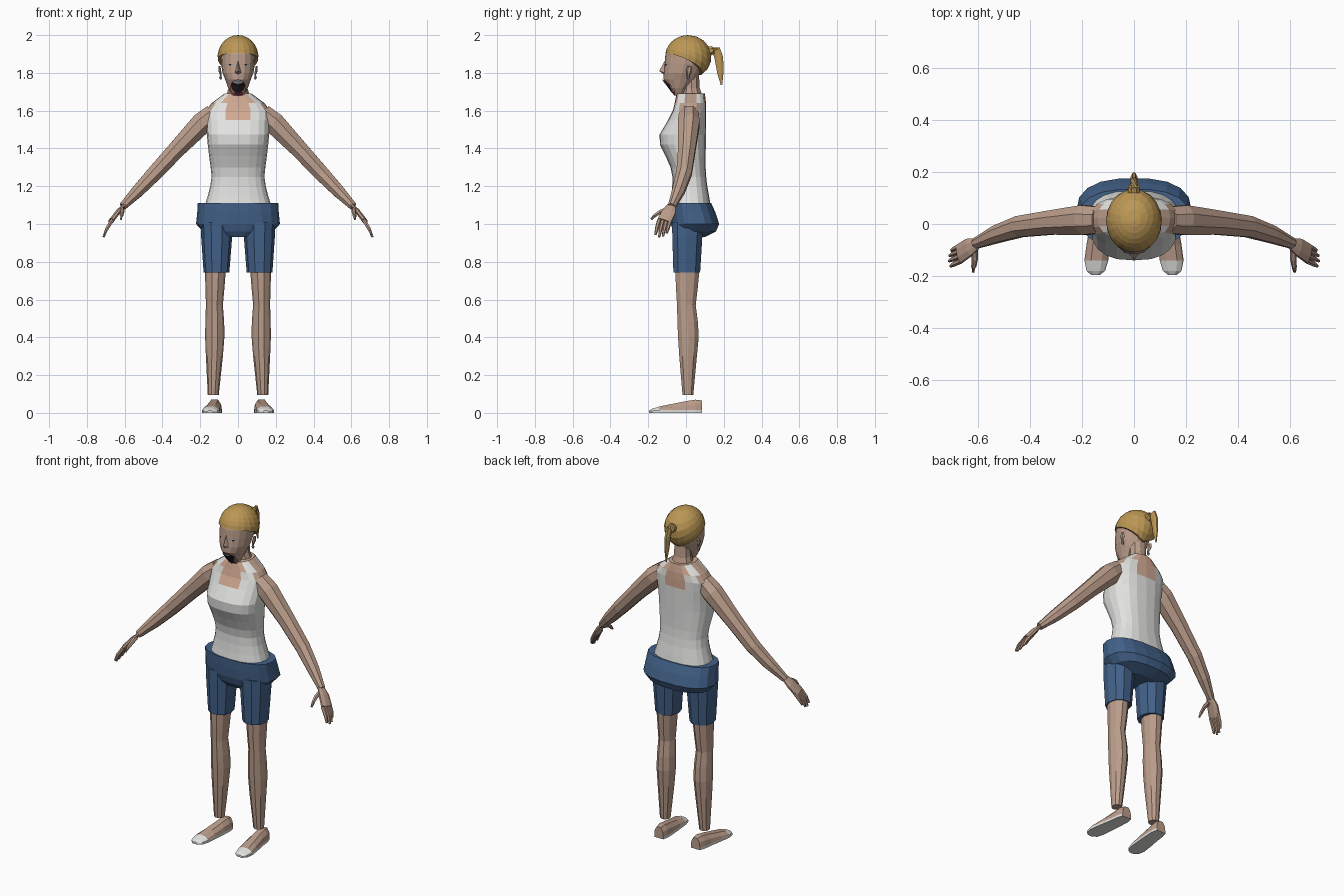
import bpy, bmesh, math
from mathutils import Vector

if "Cube" in bpy.data.objects:
    bpy.data.objects.remove(bpy.data.objects["Cube"])


def material(name, r, g, b):
    m = bpy.data.materials.new(name)
    m.diffuse_color = (r, g, b, 1)
    m.use_nodes = True
    m.node_tree.nodes["Principled BSDF"].inputs["Base Color"].default_value = m.diffuse_color
    return m


SKIN = material("skin", 0.50, 0.34, 0.26)
CHEST = material("chest_skin", 0.64, 0.40, 0.29)
WHITE = material("white_cloth", 0.76, 0.76, 0.75)
BLUE = material("blue_denim", 0.055, 0.12, 0.25)
HAIR = material("blond_hair", 0.50, 0.31, 0.09)
BLACK = material("mouth_black", 0.02, 0.012, 0.012)
RED = material("lip_red", 0.16, 0.02, 0.04)
GREY = material("grey", 0.38, 0.38, 0.38)


def make(name, verts, faces, mats, rule=None):
    """Mesh object with outward normals; rule picks a material per face."""
    mesh = bpy.data.meshes.new(name)
    mesh.from_pydata([tuple(v) for v in verts], [], faces)
    bm = bmesh.new()
    bm.from_mesh(mesh)
    bmesh.ops.recalc_face_normals(bm, faces=bm.faces)
    bm.to_mesh(mesh)
    bm.free()
    for m in mats:
        mesh.materials.append(m)
    if rule:
        for p in mesh.polygons:
            p.material_index = rule(p.center, p.normal)
    ob = bpy.data.objects.new(name, mesh)
    bpy.context.collection.objects.link(ob)
    return ob


def loft(name, rings, mats, rule=None, caps=True):
    n = len(rings[0])
    verts = [v for r in rings for v in r]
    faces = [(i * n + j, i * n + (j + 1) % n, (i + 1) * n + (j + 1) % n, (i + 1) * n + j)
             for i in range(len(rings) - 1) for j in range(n)]
    if caps:
        faces += [tuple(range(n)), tuple(range(len(verts) - n, len(verts)))]
    return make(name, verts, faces, mats, rule)


def level(z, front, back, w, xc=0, n=20, p=0.8):
    """Horizontal rounded ring between a front and a back y."""
    cy, ry, out = (front + back) / 2, (back - front) / 2, []
    for k in range(n):
        a = math.tau * k / n
        c, s = math.cos(a), math.sin(a)
        out.append(Vector((xc + w * math.copysign(abs(c) ** p, c),
                           cy + ry * math.copysign(abs(s) ** p, s), z)))
    return out


def tube(name, path, mat, n=8, flat=1.0):
    """Tube through (x, y, z, radius) points; flat squashes it across y."""
    pts, rings = [Vector(p[:3]) for p in path], []
    for i, p in enumerate(pts):
        t = (pts[min(i + 1, len(pts) - 1)] - pts[max(i - 1, 0)]).normalized()
        ref = Vector((1, 0, 0)) if abs(t.y) > 0.7 else Vector((0, 1, 0))
        u = t.cross(ref).normalized()
        v = t.cross(u)
        r = path[i][3]
        rings.append([p + u * r * flat * math.cos(math.tau * (k + .5) / n)
                      + v * r * math.sin(math.tau * (k + .5) / n) for k in range(n)])
    return loft(name, rings, [mat])


# Tank top with open neckline and bare shoulders
def top_rule(c, nrm):
    x = abs(c.x)
    if c.z > 1.55 and x < 0.075:
        return 1
    return 2 if c.z > 1.5 and x > 0.085 + (1.69 - c.z) * 0.6 else 0


torso = [(1.10, -.085, .13, .175), (1.15, -.078, .122, .16), (1.20, -.073, .113, .147),
         (1.25, -.072, .107, .14), (1.30, -.082, .104, .145), (1.36, -.108, .104, .153),
         (1.42, -.138, .105, .16), (1.475, -.14, .106, .165), (1.55, -.095, .107, .168),
         (1.60, -.07, .107, .17), (1.64, -.06, .106, .14), (1.69, -.05, .10, .072)]
loft("tank_top", [level(*r) for r in torso], [WHITE, CHEST, SKIN], top_rule)

# Shorts: hips and two short legs
hips = [(1.11, -.088, .135, .213), (1.06, -.087, .158, .216), (1.0, -.082, .177, .222),
        (.96, -.07, .16, .185), (.93, -.05, .10, .10)]
loft("shorts_hips", [level(*r, n=18) for r in hips], [BLUE])

# Head: stacked rings (z, front, back, half width)
HEAD = [(1.68, -.058, -.015, .032), (1.72, -.088, .01, .052), (1.765, -.118, .06, .068),
        (1.80, -.118, .075, .082), (1.85, -.113, .10, .09), (1.90, -.109, .11, .092),
        (1.95, -.082, .09, .075), (1.98, -.04, .05, .04)]
loft("head", [level(*r, n=16, p=0.95) for r in HEAD], [SKIN])
loft("neck", [level(1.66, -.03, .095, .068, n=10, p=1), level(1.72, -.015, .075, .05, n=10, p=1),
              level(1.80, -.01, .07, .047, n=10, p=1)], [SKIN])


def face_y(x, z):
    """Front surface of the head at x, z."""
    for a, b in zip(HEAD, HEAD[1:]):
        if z <= b[0]:
            t = max(0, (z - a[0]) / (b[0] - a[0]))
            f, k, w = (a[i] + (b[i] - a[i]) * t for i in (1, 2, 3))
            q = min(abs(x) / w, 0.97)
            return (f + k) / 2 - (k - f) / 2 * math.sqrt(1 - q * q)


def patch(name, cx, cz, w, h, lift, mat, n=12):
    """Oval plate lying on the face."""
    edge = [(cx + w * math.cos(math.tau * k / n), cz + h * math.sin(math.tau * k / n))
            for k in range(n)]
    verts = [(x, face_y(x, z) - lift, z) for x, z in [(cx, cz)] + edge]
    ob = make(name, verts, [(0, 1 + (k + 1) % n, 1 + k) for k in range(n)], [mat])
    if ob.data.polygons[0].normal.y > 0:
        ob.data.flip_normals()


# Open mouth, nose and eyes
patch("lips", 0, 1.722, .043, .044, .003, RED)
patch("mouth_opening", 0, 1.73, .037, .035, .006, BLACK)
patch("teeth", 0, 1.753, .026, .011, .009, GREY)
make("nose", [(0, -.112, 1.865), (-.019, -.110, 1.80), (.019, -.110, 1.80),
              (0, -.142, 1.81), (0, -.112, 1.788)],
     [(0, 1, 3), (0, 3, 2), (1, 4, 3), (4, 2, 3), (0, 2, 4, 1)], [SKIN])
for s, side in ((-1, "left"), (1, "right")):
    patch("eye_white_" + side, s * .042, 1.843, .019, .006, .003, GREY)
    patch("eye_pupil_" + side, s * .042, 1.843, .007, .005, .005, BLACK, 8)

# Hair cap, lower at the back than at the brow
rings = []
for i in range(1, 9):
    ring = []
    for k in range(20):
        a = math.tau * k / 20
        f = (1 + math.sin(a)) / 2
        low = (1.905 - .03 * f - .085 * f * f - 1.885) / .115
        th = math.acos(low) * min(i, 7) / 7
        r = math.sin(th) * (0.82 if i == 8 else 1)
        ring.append((.108 * r * math.cos(a), .012 + .123 * r * math.sin(a),
                     1.885 + .115 * math.cos(th)))
    rings.append(ring)
crown = [(0, .012, 2.0)] * 20
hair = loft("hair_cap", [crown] + rings, [HAIR], caps=False)
bm = bmesh.new()
bm.from_mesh(hair.data)
bmesh.ops.remove_doubles(bm, verts=bm.verts, dist=1e-5)
bmesh.ops.recalc_face_normals(bm, faces=bm.faces)
bm.to_mesh(hair.data)
bm.free()

# Ponytail with its tie
tube("ponytail", [(0, .135, 1.925, .018), (0, .16, 1.92, .026), (0, .174, 1.88, .025),
                  (0, .182, 1.80, .018), (0, .188, 1.735, .004)], HAIR, 8, 0.55)
tube("hair_tie", [(0, .11, 1.91, .026), (0, .145, 1.922, .024)], HAIR, 8)


# Feet: soft shoes with pale sole and toe
def shoe_rule(c, nrm):
    return 1 if c.y < -.14 or c.z < .012 or nrm.z < -.5 else 0


FOOT = [(.085, .122, .03, .066), (.05, .124, .039, .07), (0, .128, .041, .062),
        (-.08, .138, .045, .046), (-.14, .145, .046, .034), (-.18, .147, .036, .022),
        (-.197, .148, .016, .012)]

for s, side in ((-1, "left"), (1, "right")):
    rings = []
    for y, xc, w, h in FOOT:
        e = min(.014, h / 2)
        prof = [(-1, 0), (1, 0), (1, e), (.88, h * .65), (.45, h), (-.45, h), (-.88, h * .65), (-1, e)]
        rings.append([(s * (xc + w * a), y, z) for a, z in prof])
    loft("foot_" + side, rings, [SKIN, WHITE], shoe_rule)

    # Legs and shorts legs (z, front, back, half width, centre x)
    leg = [(.76, -.06, .075, .056, .12), (.66, -.056, .065, .05, .122), (.57, -.05, .054, .045, .125),
           (.48, -.048, .066, .05, .123), (.40, -.045, .07, .051, .123), (.30, -.038, .06, .045, .125),
           (.095, -.02, .04, .029, .131)]
    loft("leg_" + side, [level(z, f, b, w, s * x, 10, 1) for z, f, b, w, x in leg], [SKIN])
    cuff = [(1.01, -.078, .10, .083, .113), (.93, -.076, .09, .082, .113), (.742, -.07, .078, .068, .114)]
    loft("shorts_leg_" + side, [level(z, f, b, w, s * x, 10, .9) for z, f, b, w, x in cuff], [BLUE])

    # Arm, palm, fingers and thumb
    def limb(name, path, n=8, flat=1.0):
        tube(name + "_" + side, [(s * x, y, z, r) for x, y, z, r in path], SKIN, n, flat)

    limb("arm", [(.13, .015, 1.585, .055), (.19, .015, 1.535, .062), (.32, .005, 1.40, .05),
                 (.44, -.01, 1.27, .044), (.53, -.04, 1.175, .036), (.61, -.075, 1.093, .022)])
    limb("palm", [(.603, -.075, 1.10, .023), (.635, -.09, 1.065, .038), (.672, -.115, 1.015, .04)], 8, .36)
    for i in range(4):
        d = .03 - .02 * i
        k = (0.8, 1.0, 1.05, .9)[i]
        limb("finger_%d" % (i + 1),
             [(.665, -.112 + d, 1.022, .011), (.672 + .022 * k, -.124 + d, 1.015 - .04 * k, .010),
              (.672 + .038 * k, -.132 + d, 1.015 - .08 * k, .006)], 6)
    limb("thumb", [(.615, -.095, 1.08, .014), (.613, -.135, 1.065, .012), (.617, -.165, 1.045, .010),
                   (.619, -.184, 1.025, .006)], 6)

    # Ear and earring
    tube("ear_" + side, [(s * .09, .012, 1.785, .008), (s * .096, .016, 1.81, .016),
                         (s * .098, .02, 1.835, .012)], SKIN, 6, .5)
    tube("earring_" + side, [(s * .092, .012, 1.785, .004), (s * .092, .012, 1.775, .009),
                             (s * .092, .012, 1.765, .004)], GREY, 6)
